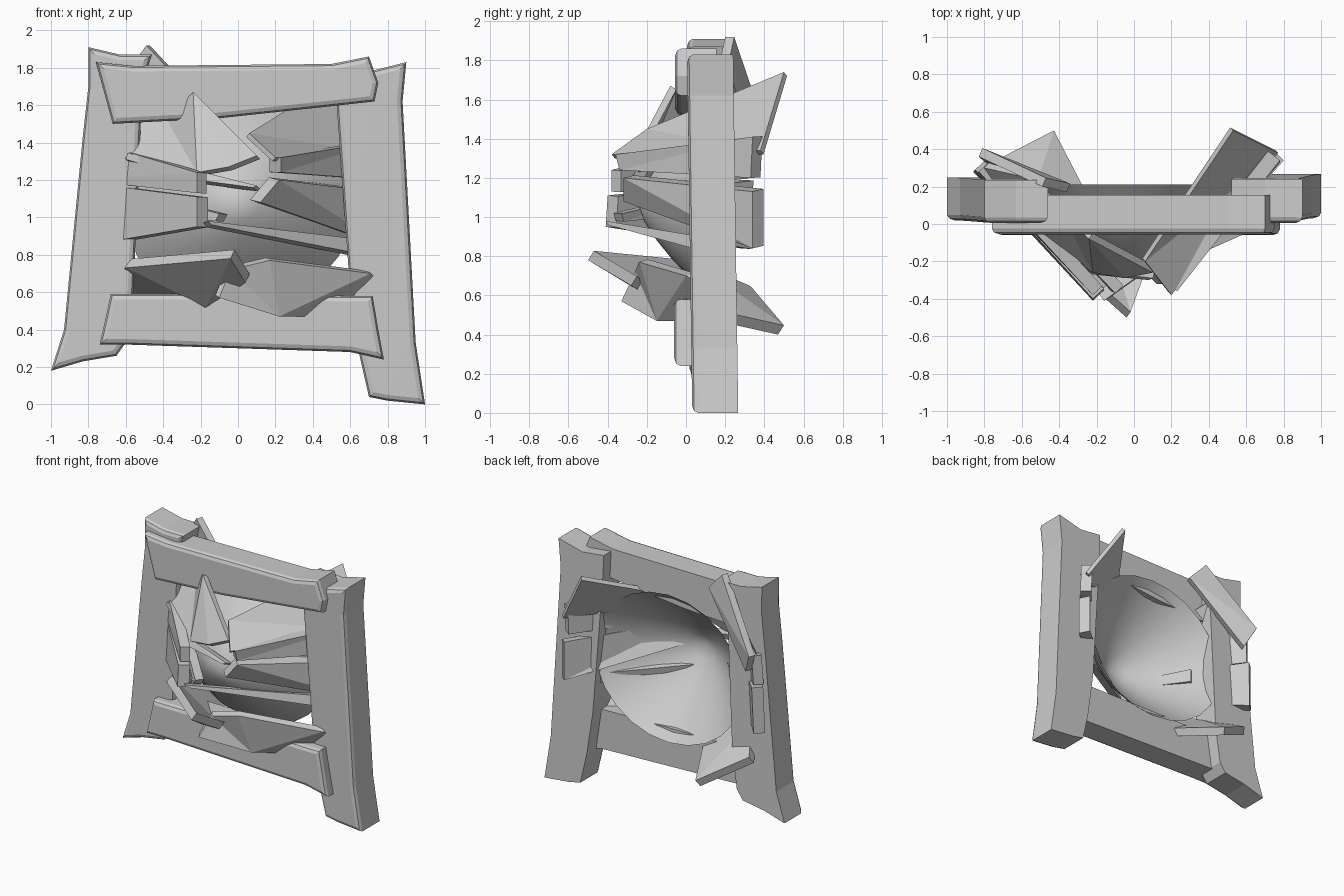
import bpy, bmesh, math
from mathutils import Vector

if "Cube" in bpy.data.objects:
    bpy.data.objects.remove(bpy.data.objects["Cube"])


def finish(bm, name):
    bmesh.ops.recalc_face_normals(bm, faces=bm.faces[:])
    me = bpy.data.meshes.new(name)
    bm.to_mesh(me)
    bm.free()
    ob = bpy.data.objects.new(name, me)
    bpy.context.collection.objects.link(ob)
    return ob


def inset(outline, d):
    # Move a clockwise outline inwards by d with mitred corners
    out = []
    n = len(outline)
    for i in range(n):
        p, q, r = (Vector(outline[k % n]) for k in (i - 1, i, i + 1))
        e, f = (q - p).normalized(), (r - q).normalized()
        m = Vector((e.y + f.y, -e.x - f.x)).normalized()
        c = max(.4, m.dot(Vector((f.y, -f.x))))
        out.append(q + m * d / c)
    return out


def loft(bm, rings):
    # Skin matching rings and cap both ends
    vs = [[bm.verts.new(p) for p in ring] for ring in rings]
    n = len(vs[0])
    for a, b in zip(vs, vs[1:]):
        for i in range(n):
            j = (i + 1) % n
            bm.faces.new((a[j], a[i], b[i], b[j]))
    caps = [bm.faces.new(vs[0]), bm.faces.new(vs[-1][::-1])]
    bmesh.ops.triangulate(bm, faces=caps)


def timber(name, outline, y0, depth, lean=0.0):
    # Uneven beam with a chamfered front rim
    if sum(a[0] * b[1] - b[0] * a[1] for a, b in
           zip(outline, outline[1:] + outline[:1])) > 0:
        outline = outline[::-1]
    bm = bmesh.new()
    loft(bm, [[(x, y0 + dy + lean * (1.9 - oz), z) for (x, z), (ox, oz)
               in zip(inset(outline, d), outline)]
              for d, dy in ((.03, 0), (.009, .01), (0, .03), (0, depth))])
    return finish(bm, name)


def shard(name, pts, thick):
    # Splintered board: outer outline thickened towards the back
    bm = bmesh.new()
    n = Vector()
    for i, p in enumerate(pts):
        n += Vector(p).cross(Vector(pts[(i + 1) % len(pts)]))
    n.normalize()
    if n.y < 0:
        n = -n
    loft(bm, [pts, [Vector(p) + n * thick for p in pts]])
    return finish(bm, name)


# Frame posts and rails
timber("left_post", [(-.80, 1.91), (-.63, 1.87), (-.46, 1.87), (-.50, 1.75),
                     (-.52, 1.5), (-.56, .6), (-.60, .33), (-.65, .26),
                     (-.83, .23), (-1, .18), (-.93, .4), (-.83, 1.43),
                     (-.80, 1.7)], 0.005, .23, .008)
timber("right_post", [(.90, 1.83), (.70, 1.78), (.52, 1.8), (.53, 1.57),
                      (.60, .6), (.65, .26), (.70, .04), (.80, .02),
                      (1, 0), (.95, .33), (.88, 1.62)], 0.005, .235, .014)
timber("top_rail", [(-.76, 1.83), (-.56, 1.81), (.5, 1.82), (.70, 1.86),
                    (.75, 1.72), (.73, 1.62), (.55, 1.6), (-.1, 1.53),
                    (-.48, 1.51), (-.67, 1.5)], -.055, .21)
timber("bottom_rail", [(-.68, .59), (.0, .59), (.6, .58), (.72, .58),
                       (.75, .4), (.78, .24), (.6, .28), (-.6, .32),
                       (-.74, .32), (-.71, .45)], -.06, .21)

# Dished panel bulging to the front in the middle
bm = bmesh.new()
centre = bm.verts.new((0, -.25, 1.08))
seg, rings = 24, 6
prev = None
for k in range(1, rings + 1):
    r = k / rings
    ring = []
    for i in range(seg):
        a = 2 * math.pi * i / seg
        ring.append(bm.verts.new((.62 * r * math.cos(a), -.25 + .46 * r ** 1.4,
                                  1.07 + .56 * r * math.sin(a))))
    for i in range(seg):
        j = (i + 1) % seg
        if prev:
            bm.faces.new((prev[i], prev[j], ring[j], ring[i]))
        else:
            bm.faces.new((centre, ring[j], ring[i]))
    prev = ring
for f in bm.faces:
    f.smooth = True
finish(bm, "dished_panel")

# Boards burst from the right side
shard("right_upper_board", [(.06, -.20, 1.45), (.20, -.38, 1.32),
                            (.77, .38, 1.34), (.53, .50, 1.74)], .03)
shard("right_board_1", [(.23, -.36, 1.32), (.23, -.34, 1.24),
                        (.78, .33, 1.20), (.78, .34, 1.41)], .08)
shard("right_board_2", [(.22, -.32, 1.20), (.12, -.32, 1.08),
                        (.80, .34, .84), (.80, .34, 1.13)], .08)
shard("right_splinter", [(-.16, -.41, .98), (-.14, -.40, .96),
                         (.68, .18, .80), (.68, .20, .88)], .06)
shard("lower_right_board", [(-.10, -.33, .57), (-.04, -.26, .72),
                            (.17, -.24, .77), (.71, 0, .70), (.80, .15, .62),
                            (.60, .10, .47), (.22, -.15, .47)], .05)

# Boards burst from the left side
shard("left_board_1", [(-.22, -.38, 1.24), (-.22, -.38, 1.13),
                       (-.84, .27, 1.20), (-.83, .28, 1.42)], .07)
shard("left_splinter", [(.10, -.29, 1.17), (.08, -.30, 1.16),
                        (-.22, -.27, 1.20), (-.60, .0, 1.31),
                        (-.59, .0, 1.345), (-.22, -.25, 1.25)], .06)
shard("left_board_2", [(-.22, -.40, 1.11), (-.22, -.41, .95),
                       (-.86, .28, .84), (-.85, .29, 1.19)], .08)
shard("middle_splinter", [(-.10, -.37, 1.02), (-.12, -.36, .98),
                          (-.50, .05, 1.02), (-.50, .05, 1.12)], .06)
shard("lower_left_board", [(-.04, -.50, .78), (.04, -.28, .65),
                           (-.17, -.07, .52), (-.45, .47, .40),
                           (-.78, .30, .60), (-.60, 0, .73)], .06)

# Boards burst from the top left
shard("upper_left_board", [(-.24, -.08, 1.67), (.10, -.26, 1.33),
                           (-.05, -.29, 1.27), (-.22, -.26, 1.24),
                           (-.62, .02, 1.32), (-.80, .30, 1.42),
                           (-.58, .25, 1.70), (-.38, .04, 1.52)], .04)
shard("upper_corner_splinter", [(-.49, .20, 1.92), (-.36, .17, 1.78),
                                (-.76, .30, 1.30), (-.83, .36, 1.45)], .05)
